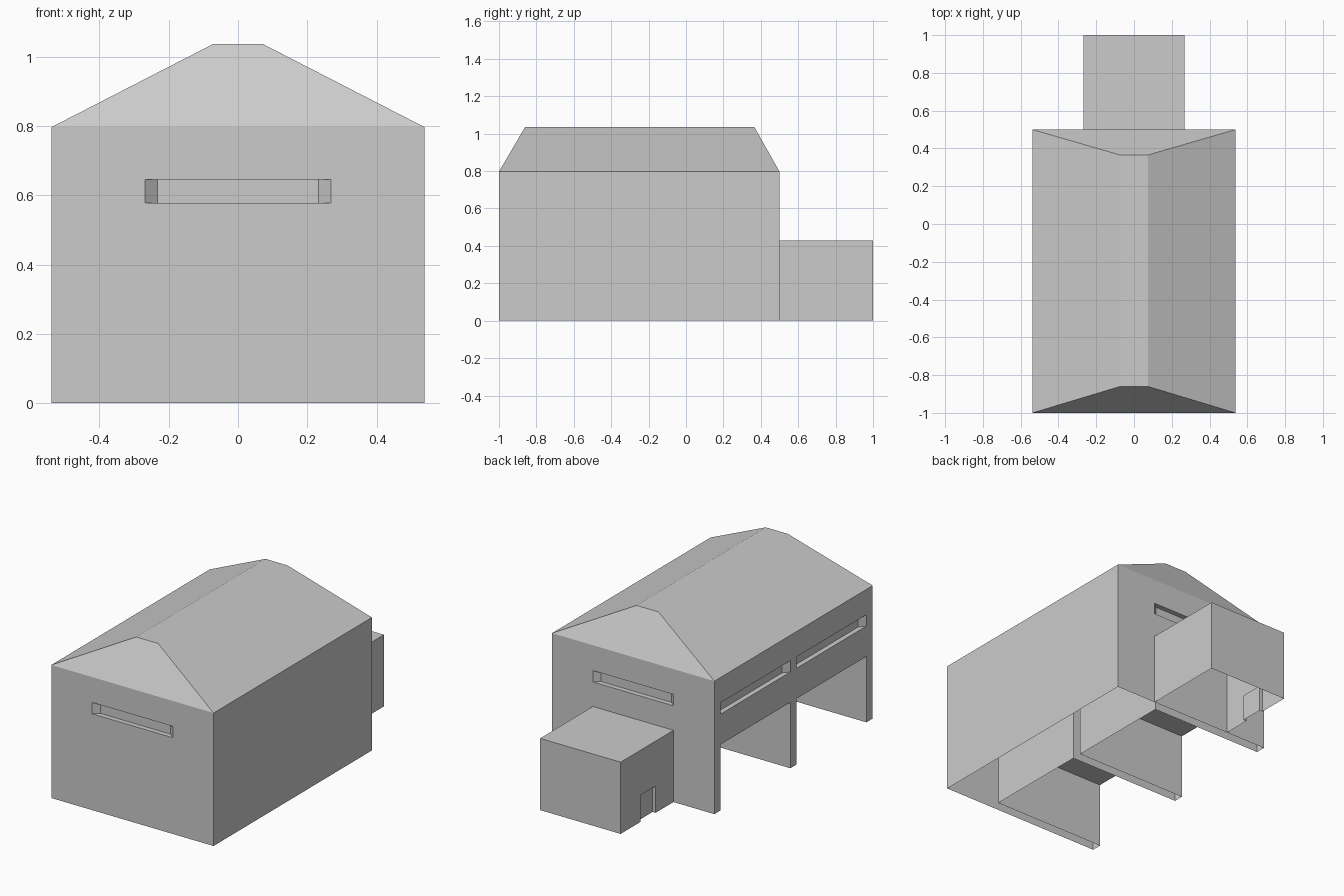
import bpy, bmesh

if "Cube" in bpy.data.objects:
    bpy.data.objects.remove(bpy.data.objects["Cube"])

EAVE, TOP = 0.797, 1.036          # eaves and ridge heights
SLIT = (0.577, 0.645)             # window strip heights
BAY_H, BAY_D = 0.395, 0.75        # open bay height and depth
HW, Y0, Y1 = 0.538, -1.0, 0.5     # hall half width, front and back


def quad(bm, pts):
    bm.faces.new([bm.verts.new(p) for p in pts])


def recess(bm, at, u, v, depth, inset=0.0, floor=True):
    """Sink a rectangle of a wall inwards; ends may taper by inset."""
    outer = [at(a, b, 0) for a, b in ((u[0], v[0]), (u[1], v[0]), (u[1], v[1]), (u[0], v[1]))]
    p, q = u[0] + inset, u[1] - inset
    inner = [at(a, b, depth) for a, b in ((p, v[0]), (q, v[0]), (q, v[1]), (p, v[1]))]
    quad(bm, inner)
    for i in range(4):
        if i == 0 and not floor:
            continue
        j = (i + 1) % 4
        quad(bm, (outer[i], outer[j], inner[j], inner[i]))


def wall(bm, at, us, vs, recesses=()):
    """Flat wall in (u, v), with some cells recessed: (u, v, depth, inset, floor)."""
    us, vs = set(us), set(vs)
    for r in recesses:
        us.update(r[0])
        vs.update(r[1])
    us, vs = sorted(us), sorted(vs)
    for a, b in zip(us, us[1:]):
        for c, d in zip(vs, vs[1:]):
            if not any(r[0] == (a, b) and r[1] == (c, d) for r in recesses):
                quad(bm, (at(a, c, 0), at(b, c, 0), at(b, d, 0), at(a, d, 0)))
    for r in recesses:
        recess(bm, at, *r)


def finish(bm, name):
    bmesh.ops.remove_doubles(bm, verts=bm.verts, dist=1e-4)
    bmesh.ops.recalc_face_normals(bm, faces=bm.faces)
    mesh = bpy.data.meshes.new(name)
    bm.to_mesh(mesh)
    bm.free()
    ob = bpy.data.objects.new(name, mesh)
    bpy.context.collection.objects.link(ob)
    return ob


# Hall shell, open underneath, with end windows and two vehicle bays on the left
bm = bmesh.new()
end_window = [((-0.268, 0.268), SLIT, 0.03, 0.035, True)]
wall(bm, lambda u, v, w: (u, Y0 + w, v), (-HW, HW), (0, EAVE), end_window)
wall(bm, lambda u, v, w: (u, Y1 - w, v), (-HW, HW), (0, EAVE), end_window)
wall(bm, lambda u, v, w: (HW - w, u, v), (Y0, Y1), (0, EAVE))
left = []
for span in ((-0.94, -0.28), (-0.22, 0.44)):
    left.append((span, (0, BAY_H), BAY_D, 0, False))
    left.append((span, SLIT, 0.03, 0.035, True))
wall(bm, lambda u, v, w: (-HW + w, u, v), (Y0, Y1), (0, EAVE), left)

# Hipped roof with a narrow flat ridge
low = [(-HW, Y0, EAVE), (HW, Y0, EAVE), (HW, Y1, EAVE), (-HW, Y1, EAVE)]
top = [(-0.073, -0.86, TOP), (0.073, -0.86, TOP), (0.073, 0.365, TOP), (-0.073, 0.365, TOP)]
for i in range(4):
    j = (i + 1) % 4
    quad(bm, (low[i], low[j], top[j], top[i]))
quad(bm, top)
finish(bm, "hall")

# Rear annex with a small door on the left, open underneath
AX, AH = 0.267, 0.43
bm = bmesh.new()
door = [((0.67, 0.81), (0, 0.16), 0.02, 0, False)]
wall(bm, lambda u, v, w: (-AX + w, u, v), (Y1, 1), (0, AH), door)
wall(bm, lambda u, v, w: (AX - w, u, v), (Y1, 1), (0, AH))
wall(bm, lambda u, v, w: (u, 1 - w, v), (-AX, AX), (0, AH))
wall(bm, lambda u, v, w: (u, v, AH - w), (-AX, AX), (Y1, 1))
finish(bm, "annex")
